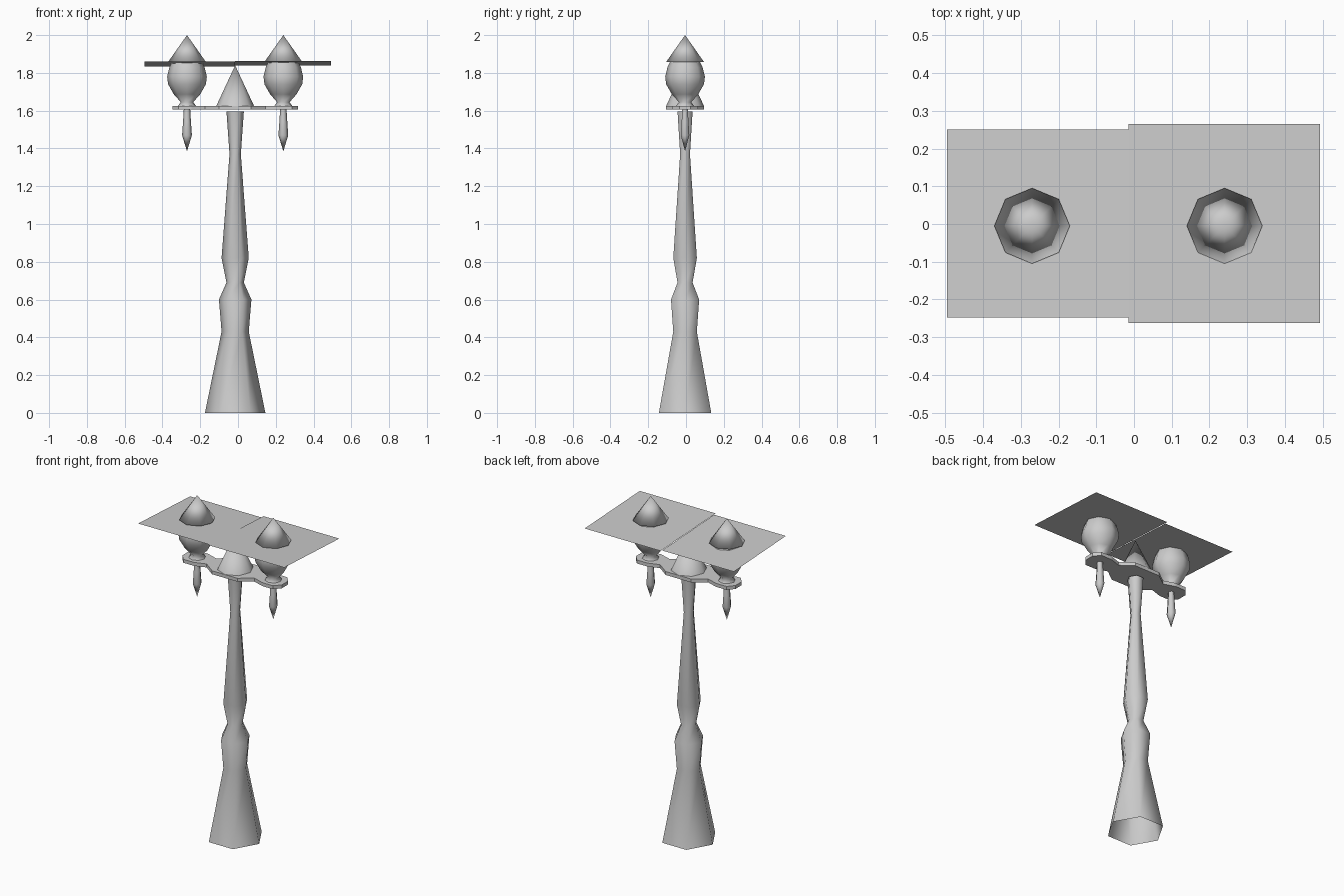
import bpy
import bmesh
import math

cube = bpy.data.objects.get("Cube")
if cube:
    bpy.data.objects.remove(cube, do_unlink=True)

GREY = (0.6, 0.6, 0.6, 1.0)
stone = bpy.data.materials.new("light grey")
stone.use_nodes = True
stone.diffuse_color = GREY
stone.node_tree.nodes["Principled BSDF"].inputs["Base Color"].default_value = GREY

CX, CY = -0.015, -0.005   # axis of the post
LAMP = 0.255              # lamp distance from the axis


def finish(name, bm, smooth=True):
    bmesh.ops.remove_doubles(bm, verts=bm.verts, dist=0.0001)
    bmesh.ops.recalc_face_normals(bm, faces=bm.faces)
    mesh = bpy.data.meshes.new(name)
    bm.to_mesh(mesh)
    bm.free()
    mesh.materials.append(stone)
    for p in mesh.polygons:
        p.use_smooth = smooth
    obj = bpy.data.objects.new(name, mesh)
    bpy.context.collection.objects.link(obj)
    return obj


def turned(name, profile, sides, x):
    """Revolve (radius, height) points around a vertical axis, open ended."""
    bm = bmesh.new()
    rings = []
    for r, z in profile:
        angles = [math.tau * i / sides for i in range(sides)]
        if r == 0:
            rings.append([bm.verts.new((x, CY, z))] * sides)
        else:
            rings.append([bm.verts.new((x + r * math.cos(a), CY + r * math.sin(a), z))
                          for a in angles])
    for low, high in zip(rings, rings[1:]):
        for i in range(sides):
            j = (i + 1) % sides
            corners = list(dict.fromkeys((low[i], low[j], high[j], high[i])))
            bm.faces.new(corners)
    return finish(name, bm)


# Six-sided post
turned("post", [(0.16, 0), (0.072, 0.43), (0.086, 0.6), (0.046, 0.69),
                (0.072, 0.82), (0.03, 1.37), (0.046, 1.595)], 6, CX)

# Cone standing on the middle of the crossbar
turned("centre_cone", [(0.1, 1.625), (0, 1.84)], 8, CX)

# Wavy crossbar, mirrored outline pulled up into a plate
half = [(0.333, 0.03), (0.30, 0.068), (0.23, 0.068), (0.16, 0.045), (0.085, 0.1)]
upper = half + [(-x, y) for x, y in reversed(half)]
outline = upper + [(x, -y) for x, y in reversed(upper)]
bm = bmesh.new()
plate = bm.faces.new([bm.verts.new((CX + x, CY + y, 1.605)) for x, y in outline])
lift = bmesh.ops.extrude_face_region(bm, geom=[plate], use_keep_orig=True)
bmesh.ops.translate(bm, vec=(0, 0, 0.021),
                    verts=[v for v in lift["geom"] if isinstance(v, bmesh.types.BMVert)])
finish("crossbar", bm, smooth=False)

# Lamps: bowl, pointed cap and hanging finial on each side
for side, sign in (("right", -1), ("left", 1)):
    x = CX + sign * LAMP
    turned(side + "_lamp_bowl", [(0.05, 1.622), (0.033, 1.645), (0.07, 1.687), (0.1, 1.74),
                                 (0.105, 1.78), (0.093, 1.83), (0.08, 1.857)], 8, x)
    turned(side + "_lamp_cap", [(0.08, 1.857), (0.1, 1.858), (0, 2.0)], 8, x)
    turned(side + "_finial", [(0, 1.385), (0.026, 1.47), (0.021, 1.54), (0.017, 1.607)], 6, x)

# Thin shades, slightly raised at the front
for name, x0, x1, y0, y1, rise in (("right_shade", -0.495, -0.015, -0.248, 0.25, 0),
                                   ("left_shade", -0.015, 0.493, -0.262, 0.265, 0.003)):
    bm = bmesh.new()
    front, back = 1.861 + rise, 1.835 + rise
    corners = [(x0, y0, front), (x1, y0, front), (x1, y1, back), (x0, y1, back)]
    bm.faces.new([bm.verts.new(c) for c in corners])
    shade = finish(name, bm, smooth=False)
    if shade.data.polygons[0].normal.z < 0:
        shade.data.flip_normals()
